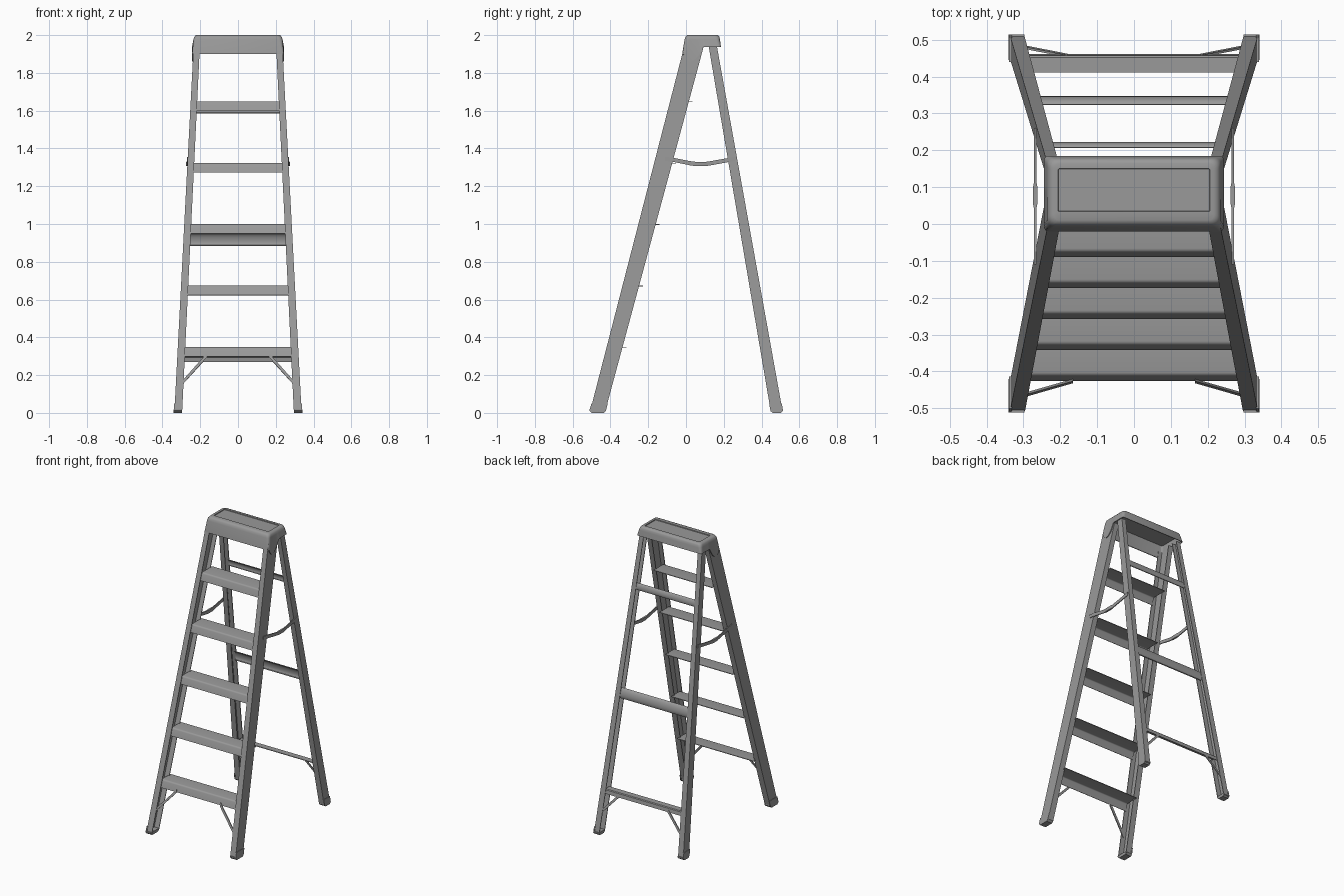
import bpy, bmesh, math

if "Cube" in bpy.data.objects:
    bpy.data.objects.remove(bpy.data.objects["Cube"])

# dark grey for the whole ladder
grey = bpy.data.materials.new("dark_grey")
grey.diffuse_color = (0.32, 0.32, 0.32, 1)
grey.use_nodes = True
grey.node_tree.nodes["Principled BSDF"].inputs["Base Color"].default_value = grey.diffuse_color


def finish(name, bm, mirror=False, thick=0):
    bmesh.ops.recalc_face_normals(bm, faces=bm.faces)
    me = bpy.data.meshes.new(name)
    bm.to_mesh(me)
    bm.free()
    me.materials.append(grey)
    ob = bpy.data.objects.new(name, me)
    bpy.context.collection.objects.link(ob)
    bpy.ops.object.select_all(action='DESELECT')
    ob.select_set(True)
    bpy.context.view_layer.objects.active = ob
    if thick:
        m = ob.modifiers.new("thickness", 'SOLIDIFY')
        m.thickness, m.offset = thick, 0
        bpy.ops.object.modifier_apply(modifier=m.name)
    if mirror:
        m = ob.modifiers.new("mirror", 'MIRROR')
        m.use_mirror_merge = False
        bpy.ops.object.modifier_apply(modifier=m.name)
    bpy.ops.object.shade_smooth_by_angle(angle=math.radians(35))
    return ob


def loft(name, rings, mirror=False):
    """Closed skin through rings of equal point count, capped at both ends."""
    bm = bmesh.new()
    rows = [[bm.verts.new(p) for p in r] for r in rings]
    n = len(rows[0])
    for a, b in zip(rows, rows[1:]):
        for i in range(n):
            bm.faces.new((a[i], a[(i + 1) % n], b[(i + 1) % n], b[i]))
    bm.faces.new(rows[0])
    bm.faces.new(rows[-1])
    return finish(name, bm, mirror)


def strip(name, profile, half, thick=0.004):
    """Sheet bent along a (y, z) profile, spanning the width of the ladder."""
    bm = bmesh.new()
    rows = [[bm.verts.new((s * half, y, z)) for s in (-1, 1)] for y, z in profile]
    for a, b in zip(rows, rows[1:]):
        bm.faces.new((a[0], a[1], b[1], b[0]))
    return finish(name, bm, thick=thick)


def outer(z):
    return 0.337 - 0.0525 * z


def front_edge(z):
    return -0.510 + 0.258 * z


def front_back(z):
    return -0.430 + 0.270 * z


def rear_front(z):
    return 0.450 - 0.170 * z


def rear_edge(z):
    return 0.513 - 0.180 * z


# channel rails, open toward the inside
def rail(name, y0, y1, flange, t=0.005):
    rings = []
    for z in (0.008, 1.94):
        x, a, b = outer(z), y0(z), y1(z)
        f = flange - 0.004 * z
        rings.append([(x, a, z), (x, b, z), (x - f, b, z), (x - f, b - t, z),
                      (x - t, b - t, z), (x - t, a + t, z), (x - f, a + t, z), (x - f, a, z)])
    loft(name, rings, True)


rail("front_rails", front_edge, front_back, 0.041)
rail("rear_rails", rear_front, rear_edge, 0.039)


# feet: sole pad with rounded ends and an outer boot plate
def foot(name, ya, yb, lean):
    c = 0.012
    sole = [(ya + c, 0), (yb - c, 0), (yb, c), (yb, 0.02), (ya, 0.02), (ya, c)]
    loft(name + "_sole", [[(x, y, z) for y, z in sole] for x in (0.297, 0.339)], True)
    plate = [(ya + c, 0), (yb - c, 0), (yb, c), (yb + lean, 0.05), (ya + lean, 0.05), (ya, c)]
    loft(name + "_plate", [[(x - 0.05 * z, y, z) for y, z in plate] for x in (0.333, 0.341)], True)


foot("front_foot", -0.511, -0.424, 0.01)
foot("rear_foot", 0.447, 0.514, -0.007)

# steps: flat tread with rounded nose and a hanging front lip
for i in range(5):
    z = 0.347 + 0.325 * i
    yf, yb = front_edge(z) + 0.007, front_back(z) + 0.02
    prof = [(yb, z), (yf + 0.012, z)]
    for k in range(1, 4):
        a = math.radians(25 * k)
        prof.append((yf + 0.012 - 0.01 * math.sin(a), z - 0.01 * (1 - math.cos(a))))
    prof.append((yf - 0.010, z - 0.049))
    strip(f"step_{i + 1}", prof, outer(z) - 0.030)

# curved rear braces
for name, z, h, bulge in (("rear_brace_middle", 0.917, 0.033, 0.014),
                          ("rear_brace_upper", 1.607, 0.021, 0.009)):
    ye = rear_edge(z) - bulge - 0.004
    prof = []
    for k in range(9):
        a = math.pi * (k / 8 - 0.5)
        prof.append((ye + bulge * math.cos(a) - 0.18 * h * math.sin(a), z + h * math.sin(a)))
    strip(name, prof, outer(z) - 0.030)

# lower rear brace: flat top with a rear lip
strip("rear_brace_lower", [(0.411, 0.298), (0.451, 0.298), (0.455, 0.294), (0.459, 0.27)], 0.291)


# diagonal stiffeners at the bottom, leaning with the rails
def stiffener(name, p, q, slope, w=0.011, t=0.003):
    loft(name, [[(x, y - t - slope * w, z - w), (x, y + t - slope * w, z - w),
                 (x, y + t + slope * w, z + w), (x, y - t + slope * w, z + w)]
                for x, y, z in (p, q)], True)


stiffener("front_stiffeners", (0.165, -0.426, 0.305), (0.308, -0.467, 0.145), 0.258)
stiffener("rear_stiffeners", (0.18, 0.457, 0.285), (0.308, 0.482, 0.145), -0.18)

# folding spreaders with a hinge in the middle
spread = [(-0.11, 1.345, 0.003), (-0.06, 1.338, 0.003), (0.02, 1.322, 0.003), (0.04, 1.319, 0.003),
          (0.055, 1.318, 0.006), (0.10, 1.318, 0.006), (0.115, 1.319, 0.003),
          (0.16, 1.327, 0.003), (0.26, 1.345, 0.003)]
loft("spreaders", [[(0.268 - t, y, z - 0.011), (0.268 + t, y, z - 0.011),
                    (0.268 + t, y, z + 0.011), (0.268 - t, y, z + 0.011)] for y, z, t in spread], True)


# top cap: hollow moulded shell with recessed tray and rounded side ears
def rim(y):
    if y > 0.092:
        return 1.938
    if y < -0.012:
        return 1.9
    u = (y - 0.02) / (0.072 if y > 0.02 else 0.033)
    return 1.86 + (0.078 if y > 0.02 else 0.04) * u * u


def cap_ring(hx, hy, r, cy, z):
    pts = []
    for j, (sx, sy) in enumerate(((1, 1), (-1, 1), (-1, -1), (1, -1))):
        for k in range(5):
            a = math.pi / 2 * (j + k / 4)
            pts.append((sx * (hx - r) + r * math.cos(a), cy + sy * (hy - r) + r * math.sin(a)))
        end = -1 if j == 1 else 1
        if j in (1, 3):  # extra points along the ends for the ears
            for k in range(1, 24):
                pts.append((sx * hx, cy - end * (hy - r) * (1 - k / 12)))
    return [(x, y, rim(y) if z is None else z) for x, y in pts]


levels = [(0.205, 0.057, 0.003, 0.092, 1.995), (0.206, 0.058, 0.003, 0.092, 2.0),
          (0.217, 0.077, 0.014, 0.0875, 2.0), (0.226, 0.085, 0.02, 0.0875, 1.997),
          (0.233, 0.0905, 0.02, 0.087, 1.989), (0.236, 0.094, 0.018, 0.086, 1.975),
          (0.244, 0.1025, 0.012, 0.0825, None), (0.238, 0.0975, 0.010, 0.0825, None),
          (0.229, 0.088, 0.014, 0.086, 1.985)]
loft("top_cap", [cap_ring(*lv) for lv in levels])
